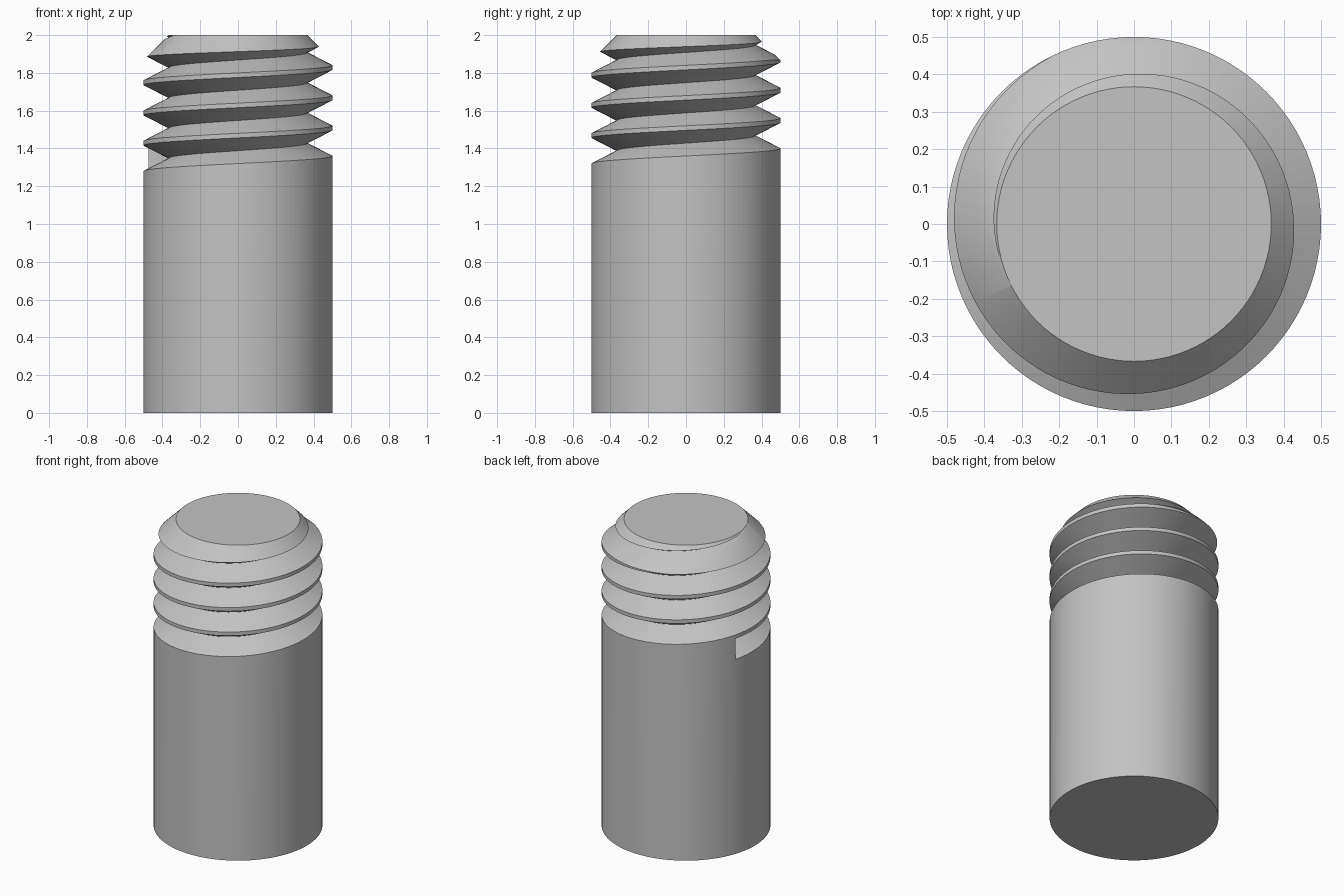
import bpy, bmesh, math

if "Cube" in bpy.data.objects:
    bpy.data.objects.remove(bpy.data.objects["Cube"], do_unlink=True)

RADIUS, ROOT, HEIGHT = 0.5, 0.367, 2.0
PITCH, CREST = 0.16, 0.024
SEGMENTS = 96
START, TURNS = math.radians(161), 4.6


def make_object(name, bm):
    bmesh.ops.recalc_face_normals(bm, faces=bm.faces)
    mesh = bpy.data.meshes.new(name)
    bm.to_mesh(mesh)
    bm.free()
    obj = bpy.data.objects.new(name, mesh)
    bpy.context.collection.objects.link(obj)
    return obj


def loft(bm, rings, closed):
    """Join neighbouring rings of vertices and cap both ends."""
    count = len(rings[0])
    for a, b in zip(rings, rings[1:]):
        for i in range(count):
            j = (i + 1) % count
            bm.faces.new((a[i], a[j], b[j], b[i]))
    if closed:
        bm.faces.new(rings[0])
        bm.faces.new(rings[-1])


# Steel colour
steel = bpy.data.materials.new("plain_steel")
steel.use_nodes = True
colour = (0.55, 0.55, 0.55, 1)
steel.diffuse_color = colour
steel.node_tree.nodes["Principled BSDF"].inputs["Base Color"].default_value = colour

# Round stud with a chamfered tip
bm = bmesh.new()
profile = [(RADIUS, 0), (RADIUS, HEIGHT - (RADIUS - ROOT)), (ROOT, HEIGHT)]
rings = []
for r, z in profile:
    angles = [math.tau * i / SEGMENTS for i in range(SEGMENTS)]
    rings.append([bm.verts.new((r * math.cos(a), r * math.sin(a), z)) for a in angles])
loft(bm, rings, True)
stud = make_object("threaded_stud", bm)
stud.data.materials.append(steel)

# Helical V-shaped cutter for the thread groove
bm = bmesh.new()
mouth = RADIUS + 0.015
half = (PITCH - CREST) / 2 * (mouth - ROOT) / (RADIUS - ROOT)
root_start = 1.28 + (PITCH - CREST) / 2 + PITCH * (START - math.pi) / math.tau
rings = []
for i in range(int(TURNS * SEGMENTS) + 1):
    turn = i / SEGMENTS
    a = START + math.tau * turn
    z = root_start + PITCH * turn
    section = [(ROOT, z), (mouth, z - half), (mouth, z + half)]
    rings.append([bm.verts.new((r * math.cos(a), r * math.sin(a), h)) for r, h in section])
loft(bm, rings, True)
bmesh.ops.triangulate(bm, faces=bm.faces)
cutter = make_object("groove_cutter", bm)
cutter.hide_render = True

# Cut the groove, then keep only the finished stud
cut = stud.modifiers.new("thread_groove", "BOOLEAN")
cut.operation = "DIFFERENCE"
cut.solver = "EXACT"
cut.object = cutter
bpy.ops.object.select_all(action="DESELECT")
stud.select_set(True)
bpy.context.view_layer.objects.active = stud
bpy.ops.object.modifier_apply(modifier=cut.name)
bpy.data.objects.remove(cutter, do_unlink=True)
bpy.ops.object.shade_smooth_by_angle(angle=math.radians(25))
